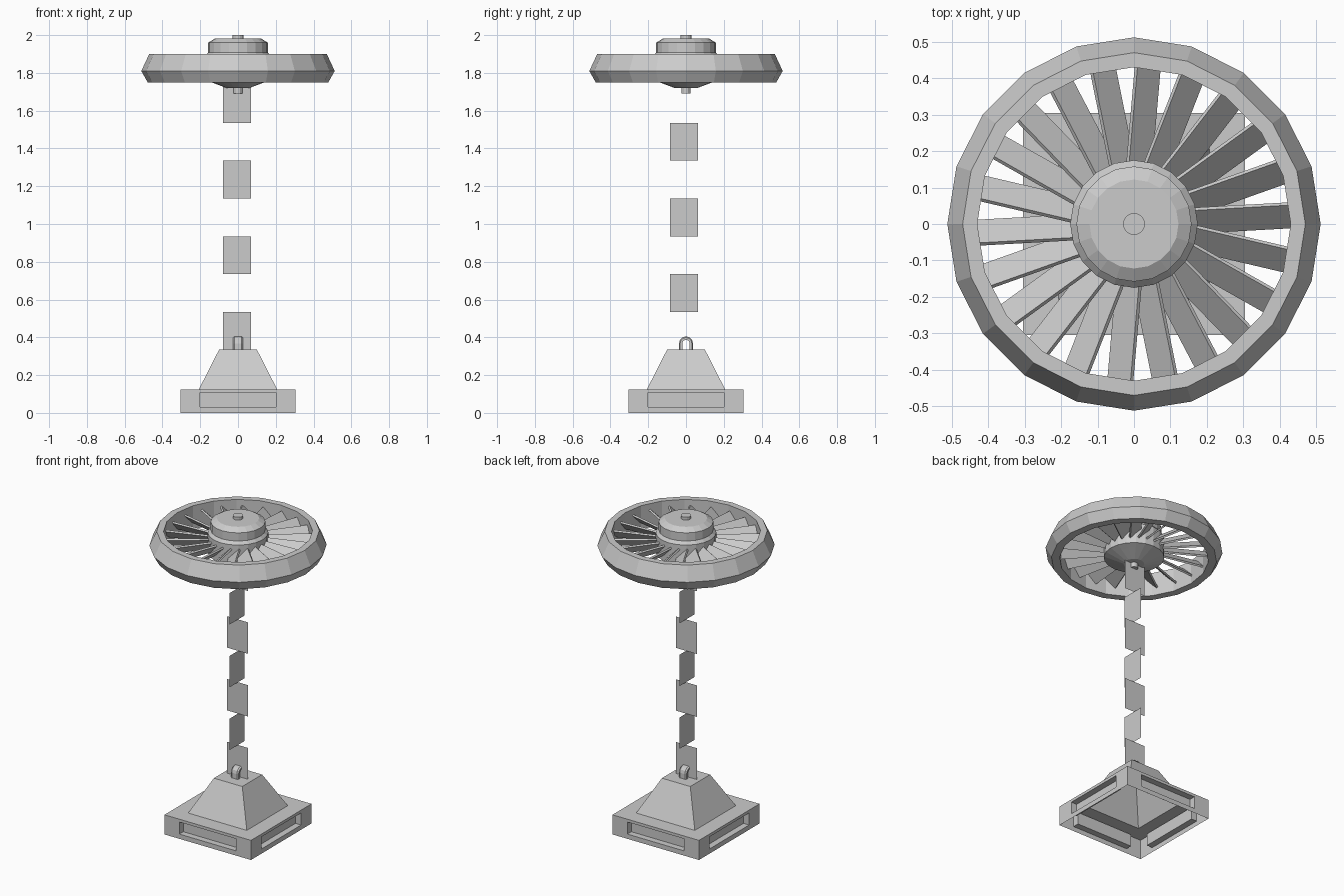
import bpy, bmesh, math
from mathutils import Matrix, Vector

if "Cube" in bpy.data.objects:
    bpy.data.objects.remove(bpy.data.objects["Cube"])


def finish(name, bm, solid=True):
    bmesh.ops.remove_doubles(bm, verts=bm.verts, dist=1e-5)
    if solid:
        bmesh.ops.recalc_face_normals(bm, faces=bm.faces)
    me = bpy.data.meshes.new(name)
    bm.to_mesh(me)
    bm.free()
    ob = bpy.data.objects.new(name, me)
    bpy.context.collection.objects.link(ob)
    return ob


def lathe(name, profile, sides, closed=False):
    """Revolve (radius, z) points round z; open profiles get end caps."""
    bm = bmesh.new()
    rings = [[bm.verts.new((r * math.cos(2 * math.pi * i / sides),
                            r * math.sin(2 * math.pi * i / sides), z))
              for i in range(sides)] for r, z in profile]
    pairs = list(zip(rings, rings[1:]))
    if closed:
        pairs.append((rings[-1], rings[0]))
    else:
        bm.faces.new(rings[0])
        bm.faces.new(rings[-1])
    for a, b in pairs:
        for i in range(sides):
            j = (i + 1) % sides
            bm.faces.new((a[i], a[j], b[j], b[i]))
    return finish(name, bm)


# Wheel rim, hub and axle stubs
lathe("wheel_rim", [(0.43, 1.90), (0.47, 1.90), (0.512, 1.81), (0.478, 1.75), (0.43, 1.75)], 20, True)
lathe("wheel_hub", [(0.06, 1.72), (0.14, 1.75), (0.175, 1.763), (0.175, 1.89), (0.158, 1.908),
                    (0.158, 1.96), (0.122, 1.982)], 20)
lathe("axle_top", [(0.03, 1.97), (0.03, 2.0)], 16)
lathe("axle_bottom", [(0.023, 1.69), (0.023, 1.73)], 12)

# Pitched turbine blades between hub and rim
bm = bmesh.new()
COUNT = 22
for i in range(COUNT):
    turn = Matrix.Rotation(math.radians(85) + 2 * math.pi * i / COUNT, 4, 'Z')
    place = Matrix.Translation((0.295, 0, 1.83))
    pitch = Matrix.Rotation(math.radians(45), 4, 'X')
    size = Matrix.Diagonal((0.28, 0.09, 0.011, 1))
    bmesh.ops.create_cube(bm, size=1, matrix=turn @ place @ pitch @ size)
finish("turbine_blades", bm)

# Chain of flat cards, alternating between the two upright planes
for i in range(7):
    z = 0.335 + 0.2 * i
    lo, hi = (-0.079, 0.069) if i % 2 == 0 else (-0.084, 0.064)
    pts = [(lo, z), (hi, z), (hi, z + 0.2), (lo, z + 0.2)]
    bm = bmesh.new()
    bm.faces.new([bm.verts.new((u, 0, w) if i % 2 == 0 else (0, u, w)) for u, w in pts])
    finish(f"chain_card_{i + 1}", bm, False)

# Shackle: chamfered section swept along an inverted U
bm = bmesh.new()
path = [((0, -1), -0.028, 0.32)]
for k in range(7):
    a = math.pi - math.pi * k / 6
    path.append(((math.sin(a), math.cos(a)), 0.028 * math.cos(a), 0.368 + 0.028 * math.sin(a)))
path[0] = ((0, -1), -0.028, 0.32)
path.append(((0, 1), 0.028, 0.32))
section = [(-0.026, -0.009), (0.026, -0.009), (0.026, 0.003), (0.018, 0.009), (-0.018, 0.009), (-0.026, 0.003)]
rings = [[bm.verts.new((x, y + d * n[1], z + d * n[0])) for x, d in section] for n, y, z in path]
for a, b in zip(rings, rings[1:]):
    for i in range(6):
        j = (i + 1) % 6
        bm.faces.new((a[i], a[j], b[j], b[i]))
bm.faces.new(rings[0])
bm.faces.new(rings[-1])
finish("shackle", bm)

# Base weight: shell open underneath, with a recessed panel on each side
bm = bmesh.new()
W, H = 0.305, 0.125


def quad_on_side(w, y, z0, z1):
    return [Vector(p) for p in ((-w, y, z0), (w, y, z0), (w, y, z1), (-w, y, z1))]


for k in range(4):
    rot = Matrix.Rotation(k * math.pi / 2, 3, 'Z')

    def face(pts):
        bm.faces.new([bm.verts.new(rot @ Vector(p)) for p in pts])

    outer = quad_on_side(W, -W, 0, H)
    edge = quad_on_side(0.2, -W, 0.03, 0.107)
    deep = quad_on_side(0.2, -W + 0.04, 0.03, 0.107)
    for a, b in ((outer, edge), (edge, deep)):
        for i in range(4):
            j = (i + 1) % 4
            face((a[i], a[j], b[j], b[i]))
    face(deep)
    # flange and sloping side
    steps = [(W, H), (0.207, H), (0.1, 0.335)]
    for (r0, z0), (r1, z1) in zip(steps, steps[1:]):
        face(((-r0, -r0, z0), (r0, -r0, z0), (r1, -r1, z1), (-r1, -r1, z1)))
bm.faces.new([bm.verts.new((x, y, 0.335)) for x, y in ((-0.1, -0.1), (0.1, -0.1), (0.1, 0.1), (-0.1, 0.1))])
finish("base_weight", bm, False)
